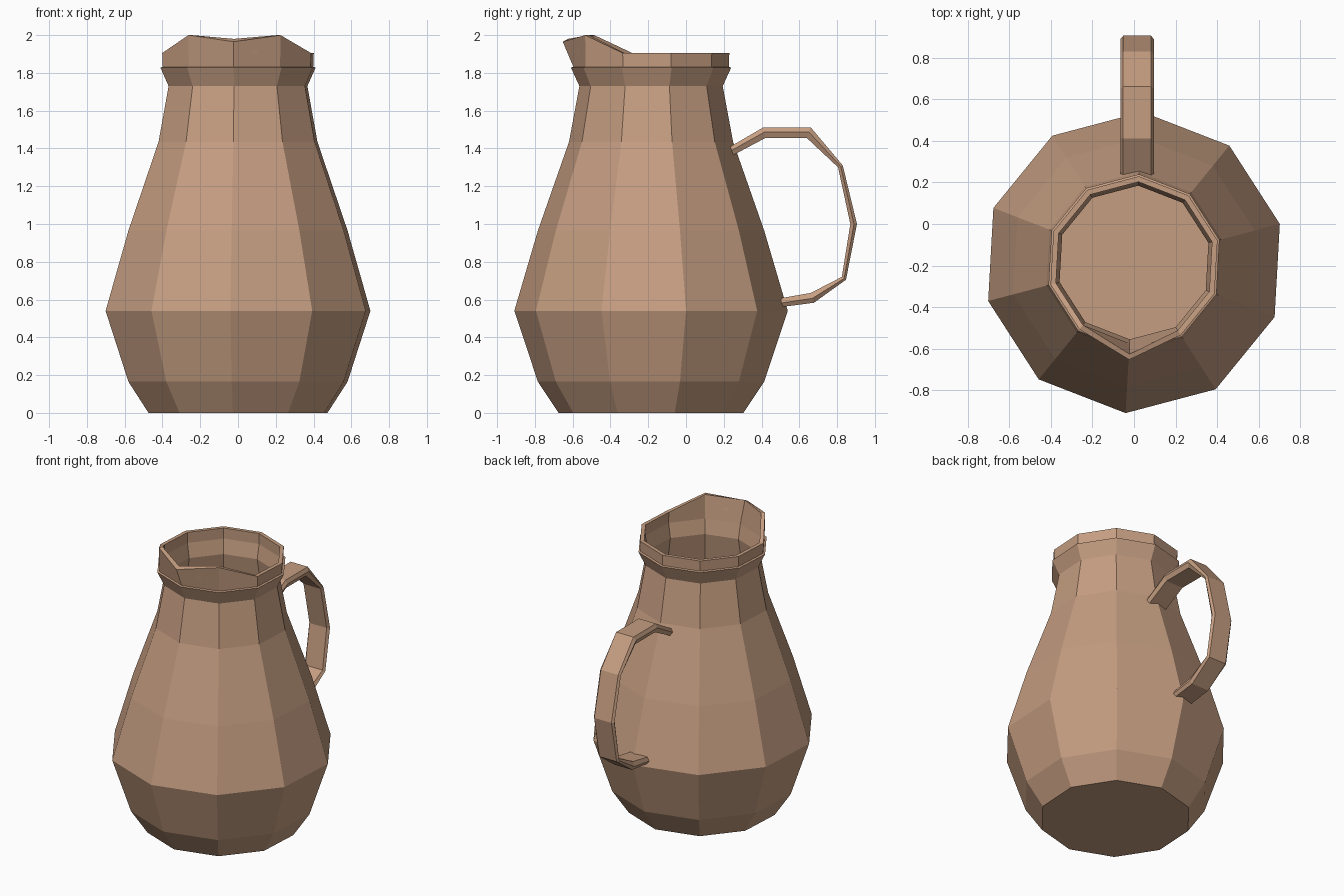
import bpy, bmesh
from math import cos, sin, radians

if "Cube" in bpy.data.objects:
    bpy.data.objects.remove(bpy.data.objects["Cube"])

clay = bpy.data.materials.new("clay")
clay.diffuse_color = (0.56, 0.34, 0.22, 1)
clay.use_nodes = True
clay.node_tree.nodes["Principled BSDF"].inputs["Base Color"].default_value = clay.diffuse_color


def add_object(name, bm):
    bmesh.ops.recalc_face_normals(bm, faces=bm.faces)
    mesh = bpy.data.meshes.new(name)
    bm.to_mesh(mesh)
    bm.free()
    mesh.materials.append(clay)
    obj = bpy.data.objects.new(name, mesh)
    bpy.context.collection.objects.link(obj)
    return obj


def loft(bm, rings):
    """Skin a list of vertex rings and cap both ends."""
    n = len(rings[0])
    for a, b in zip(rings, rings[1:]):
        for i in range(n):
            j = (i + 1) % n
            bm.faces.new((a[i], a[j], b[j], b[i]))
    bm.faces.new(rings[0])
    bm.faces.new(rings[-1])


# Jug: ten-sided turned profile (radius, z), outside up then inside down
SIDES, CENTRE_Y = 10, -0.185
profile = [(0.49, 0), (0.60, 0.165), (0.725, 0.54), (0.60, 0.965),
           (0.435, 1.435), (0.38, 1.73), (0.425, 1.828), (0.412, 1.832),
           (0.415, 1.905), (0.388, 1.905),
           (0.39, 1.83), (0.37, 1.73), (0.423, 1.435), (0.588, 0.965),
           (0.712, 0.54), (0.588, 0.165), (0.48, 0.015)]
bm = bmesh.new()
rings = []
for r, z in profile:
    angles = [radians(14.8 + 360 / SIDES * k) for k in range(SIDES)]
    rings.append([bm.verts.new((r * cos(a), CENTRE_Y + r * sin(a), z)) for a in angles])

# Pouring spout: raise three front rim corners, pull the middle one forward
for ring, front_z in ((rings[8], 1.965), (rings[9], 1.98)):
    ring[6].co.z = ring[8].co.z = 2.0
    ring[7].co.z = front_z
    ring[7].co.y -= 0.053
loft(bm, rings)
add_object("jug_body", bm)

# Handle: hexagonal strap section along paired outer and inner (y, z) points
outer = [(0.235, 1.41), (0.41, 1.512), (0.66, 1.512), (0.83, 1.31),
         (0.905, 1.0), (0.847, 0.705), (0.677, 0.583), (0.50, 0.56)]
inner = [(0.25, 1.365), (0.42, 1.455), (0.64, 1.455), (0.805, 1.30),
         (0.87, 1.0), (0.825, 0.72), (0.66, 0.635), (0.505, 0.608)]
section = [(-0.067, 0), (0.067, 0), (0.08, 0.45), (0.067, 1), (-0.067, 1), (-0.08, 0.45)]
bm = bmesh.new()
rings = []
for (oy, oz), (iy, iz) in zip(outer, inner):
    rings.append([bm.verts.new((0.015 + x, oy + (iy - oy) * t, oz + (iz - oz) * t))
                  for x, t in section])
loft(bm, rings)
add_object("handle", bm)
